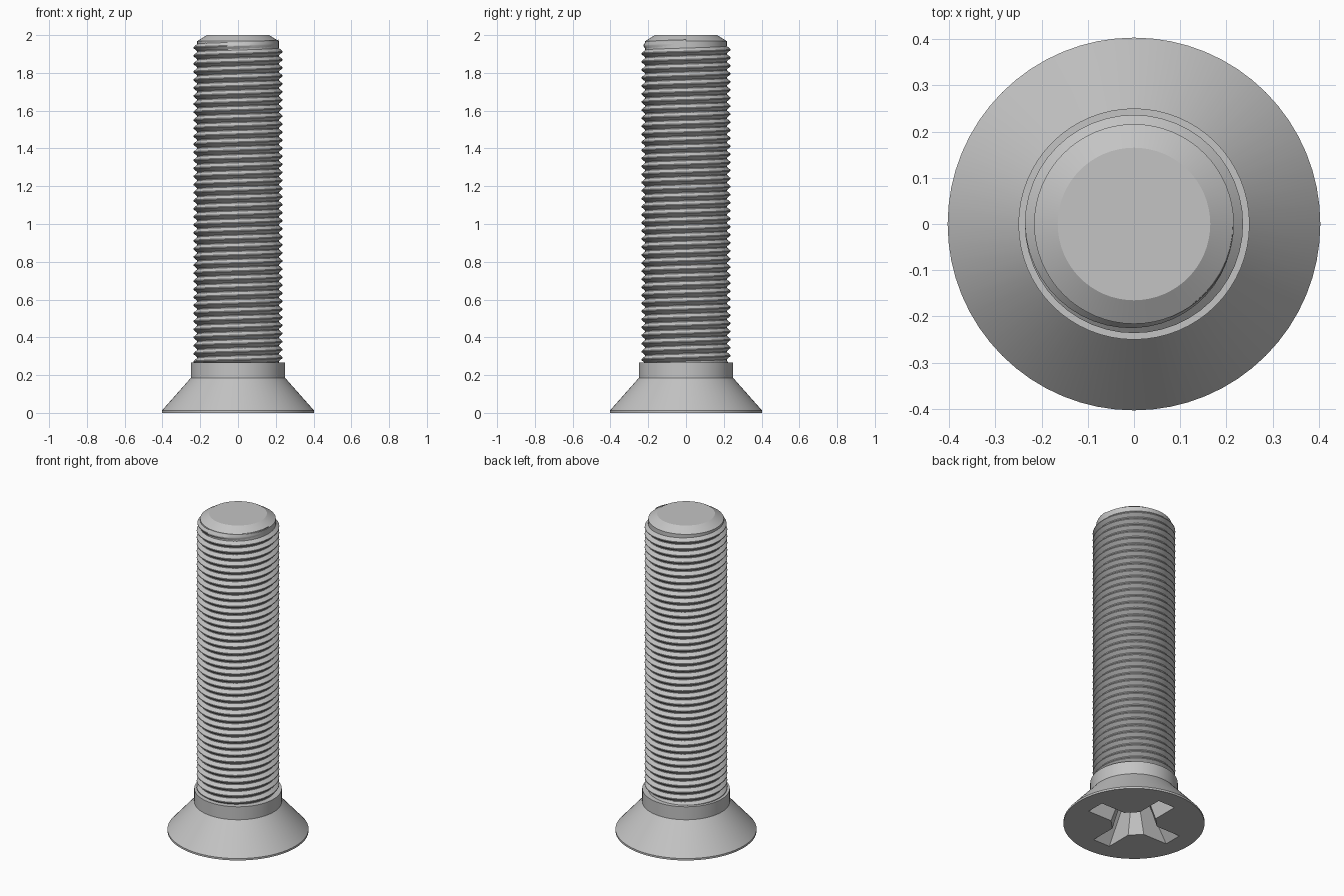
import bpy, bmesh, math

cube = bpy.data.objects.get("Cube")
if cube:
    bpy.data.objects.remove(cube, do_unlink=True)

steel = bpy.data.materials.new("light_grey_steel")
steel.use_nodes = True
grey = (0.55, 0.55, 0.55, 1)
steel.diffuse_color = grey
steel.node_tree.nodes["Principled BSDF"].inputs["Base Color"].default_value = grey


def finish(name, bm, merge=True):
    """Turn a bmesh into a steel object."""
    if merge:
        bmesh.ops.remove_doubles(bm, verts=bm.verts, dist=1e-5)
    bmesh.ops.recalc_face_normals(bm, faces=bm.faces)
    mesh = bpy.data.meshes.new(name)
    bm.to_mesh(mesh)
    bm.free()
    mesh.materials.append(steel)
    obj = bpy.data.objects.new(name, mesh)
    bpy.context.collection.objects.link(obj)
    return obj


def loft(bm, rings, closed=True):
    """Bridge successive rings of points with quads."""
    rows = [[bm.verts.new(p) for p in ring] for ring in rings]
    n = len(rows[0])
    for a, b in zip(rows, rows[1:]):
        for i in range(n if closed else n - 1):
            j = (i + 1) % n
            bm.faces.new((a[i], a[j], b[j], b[i]))
    bm.faces.new(rows[0])
    bm.faces.new(rows[-1])


def circle(r, z, n=64):
    return [(r * math.cos(2 * math.pi * i / n), r * math.sin(2 * math.pi * i / n), z)
            for i in range(n)]


def smooth(obj):
    bpy.ops.object.select_all(action="DESELECT")
    obj.select_set(True)
    bpy.context.view_layer.objects.active = obj
    bpy.ops.object.shade_smooth_by_angle(angle=math.radians(25))


# Countersunk head, collar and chamfered shank in one turned profile
core = 0.216
profile = [(0.403, 0), (0.403, 0.012), (0.25, 0.185), (0.25, 0.267),
           (core, 0.267), (core, 1.968), (0.165, 2)]
bm = bmesh.new()
loft(bm, [circle(r, z) for r, z in profile])
body = finish("head_and_shank", bm)


# Tapered cross recess in the underside of the head
def cross(length, half, web, z):
    arm = [(length, -half), (length, half), (web, half), (half, web)]
    pts = []
    for k in range(4):
        c, s = (1, 0, -1, 0)[k], (0, 1, 0, -1)[k]
        pts += [(c * x - s * y, s * x + c * y, z) for x, y in arm]
    return pts


bm = bmesh.new()
loft(bm, [cross(0.297, 0.06, 0.125, -0.01), cross(0.13, 0.032, 0.06, 0.2)])
cutter = finish("recess_cutter", bm)
cutter.hide_render = True
cutter.hide_set(True)
cut = body.modifiers.new("cross_recess", "BOOLEAN")
cut.operation = "DIFFERENCE"
cut.solver = "EXACT"
cut.object = cutter
smooth(body)

# Helical thread: a V-shaped ridge wound up the shank, fading at both ends
turns, seg, bottom, top = 40, 48, 0.25, 1.955
pitch = (top - bottom) / turns
steps = turns * seg
section = [(0, -0.49), (1, -0.06), (1, 0.06), (0, 0.49)]
root, crest = core - 0.002, 0.236
rings = []
for i in range(steps + 1):
    angle = 2 * math.pi * i / seg
    fade = min(1, i / seg * 2, (steps - i) / seg * 2)
    z = bottom + pitch * i / seg
    ring = []
    for h, dz in section:
        r = root + (crest - root) * h * fade
        ring.append((r * math.cos(angle), r * math.sin(angle), z + dz * pitch))
    rings.append(ring)
bm = bmesh.new()
loft(bm, rings, closed=False)
thread = finish("thread", bm, merge=False)
smooth(thread)
